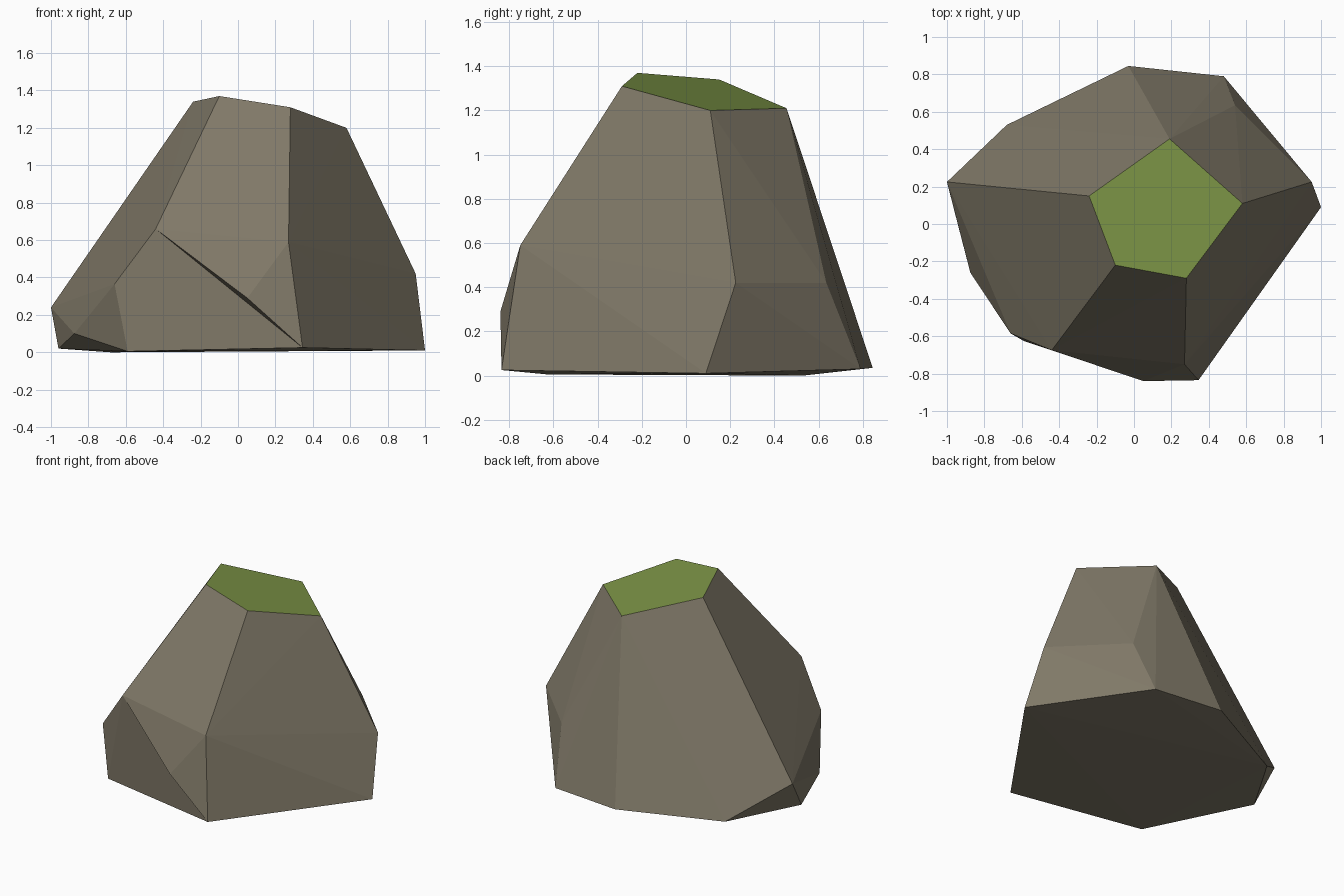
import bpy, bmesh

if "Cube" in bpy.data.objects:
    bpy.data.objects.remove(bpy.data.objects["Cube"])

def material(name, rgb):
    m = bpy.data.materials.new(name)
    m.diffuse_color = (*rgb, 1)
    m.use_nodes = True
    m.node_tree.nodes["Principled BSDF"].inputs["Base Color"].default_value = m.diffuse_color
    return m

# Corner points of the boulder, grouped by level
top = [(-.24, .15, 1.34), (.19, .455, 1.21), (.58, .11, 1.2),
       (.28, -.29, 1.31), (-.1, -.22, 1.37)]
left_front, front_low, front_heel, front_foot = (
    (-.66, -.585, .365), (.05, -.84, .29), (-.59, -.625, .005), (.345, -.835, .025))
middle = [left_front, front_low, (-.44, -.675, .66), (.27, -.75, .59),
          (.95, .225, .42), (.54, .635, .42), (.755, .436, .21),
          (-1, .225, .24), (-.875, -.26, .1)]
base = [front_heel, front_foot, (1, .09, .01), (.48, .79, .03),
        (-.03, .845, .035), (-.68, .53, 0), (-.96, .068, .02)]

# Stretch a faceted skin around the points
bm = bmesh.new()
verts = {p: bm.verts.new(p) for p in top + middle + base}
result = bmesh.ops.convex_hull(bm, input=list(bm.verts))
loose = [v for v in bm.verts if not v.link_faces]
edge = next((e for e in bm.edges
             if set(e.verts) == {verts[front_low], verts[front_heel]}), None)
# Flip one edge to carve the undercut notch at the front
if edge:
    bmesh.ops.rotate_edges(bm, edges=[edge], use_ccw=False)
bmesh.ops.delete(bm, geom=loose, context='VERTS')
bmesh.ops.recalc_face_normals(bm, faces=list(bm.faces))

# Grass on the top facets, stone elsewhere
for f in bm.faces:
    f.material_index = int(f.calc_center_median().z > 1.2 and f.normal.z > .8)
    f.smooth = False
grass = [f for f in bm.faces if f.material_index]
bmesh.ops.dissolve_faces(bm, faces=grass)

mesh = bpy.data.meshes.new("boulder")
bm.to_mesh(mesh)
bm.free()
mesh.materials.append(material("brown_stone", (.216, .191, .138)))
mesh.materials.append(material("grass_green", (.195, .287, .060)))
boulder = bpy.data.objects.new("boulder", mesh)
bpy.context.collection.objects.link(boulder)
